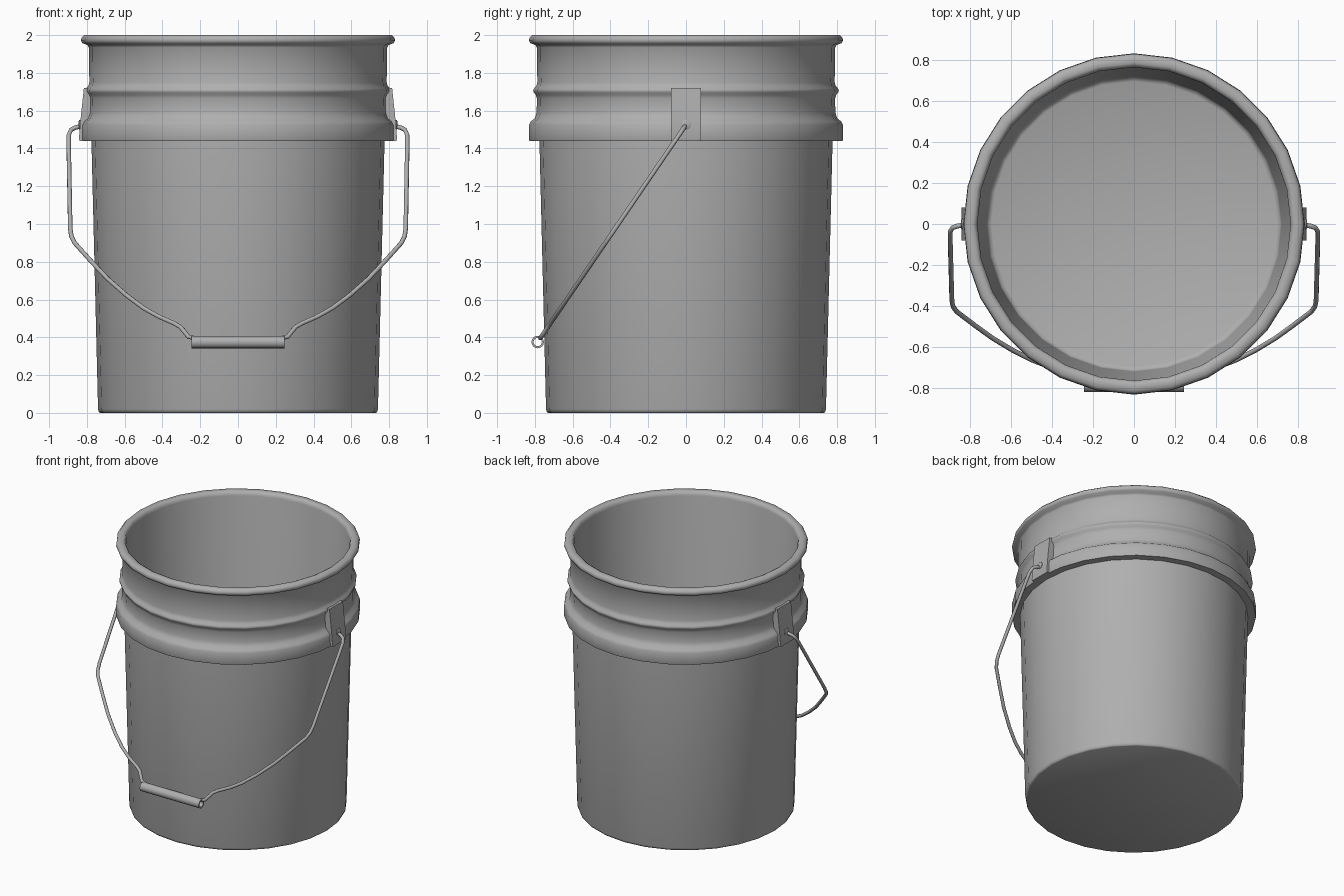
import bpy, bmesh, math
from mathutils import Vector

if "Cube" in bpy.data.objects:
    bpy.data.objects.remove(bpy.data.objects["Cube"])

SIDES = 28
grey = bpy.data.materials.new("dark_grey")
grey.diffuse_color = (0.43, 0.43, 0.43, 1)
grey.use_nodes = True
grey.node_tree.nodes["Principled BSDF"].inputs["Base Color"].default_value = grey.diffuse_color


def finish(name, bm, angle=40):
    bmesh.ops.remove_doubles(bm, verts=bm.verts, dist=1e-5)
    bmesh.ops.recalc_face_normals(bm, faces=bm.faces)
    me = bpy.data.meshes.new(name)
    bm.to_mesh(me)
    bm.free()
    me.materials.append(grey)
    ob = bpy.data.objects.new(name, me)
    bpy.context.collection.objects.link(ob)
    bpy.ops.object.select_all(action='DESELECT')
    ob.select_set(True)
    bpy.context.view_layer.objects.active = ob
    bpy.ops.object.shade_smooth_by_angle(angle=math.radians(angle))
    return ob


def lathe(name, profile, sides, axis=(0, 0, 1), centre=(0, 0, 0), closed=False, angle=40):
    """Spin a (radius, height) profile about an axis."""
    bm = bmesh.new()
    rot = Vector((0, 0, 1)).rotation_difference(Vector(axis))
    rings = []
    for r, h in profile:
        if r == 0:
            v = bm.verts.new(rot @ Vector((0, 0, h)) + Vector(centre))
            rings.append([v] * sides)
            continue
        rings.append([bm.verts.new(rot @ Vector((r * math.cos(a), r * math.sin(a), h)) + Vector(centre))
                      for a in (2 * math.pi * i / sides for i in range(sides))])
    pairs = list(zip(rings, rings[1:]))
    if closed:
        pairs.append((rings[-1], rings[0]))
    for a, b in pairs:
        for i in range(sides):
            j = (i + 1) % sides
            bm.faces.new(list(dict.fromkeys((a[i], a[j], b[j], b[i]))))
    return finish(name, bm, angle)


# Bucket shell: outside from the base up, over the rim, down the inside
lathe("bucket", [
    (0, 0), (0.728, 0), (0.736, 0.004), (0.741, 0.02), (0.776, 1.44),
    (0.829, 1.44), (0.832, 1.448), (0.831, 1.525), (0.822, 1.543), (0.80, 1.56), (0.791, 1.59),
    (0.789, 1.665), (0.796, 1.685), (0.807, 1.698), (0.809, 1.708), (0.804, 1.718), (0.793, 1.73),
    (0.787, 1.75), (0.79, 1.935), (0.798, 1.948), (0.824, 1.957), (0.831, 1.97), (0.829, 1.985),
    (0.815, 2.0), (0.785, 2.0), (0.771, 1.993), (0.764, 1.97), (0.72, 0.06), (0.714, 0.038),
    (0.695, 0.03), (0, 0.03)], SIDES, angle=62)

# Handle brackets with a round boss on each side
for side, s in (("right", 1), ("left", -1)):
    bm = bmesh.new()
    prof = [(0.775, 1.44), (0.838, 1.44), (0.842, 1.452), (0.834, 1.55), (0.816, 1.72), (0.775, 1.72)]
    face = bm.faces.new([bm.verts.new((s * x, -0.08, z)) for x, z in prof])
    ext = bmesh.ops.extrude_face_region(bm, geom=[face], use_keep_orig=True)
    bmesh.ops.translate(bm, vec=(0, 0.16, 0),
                        verts=[g for g in ext["geom"] if isinstance(g, bmesh.types.BMVert)])
    finish("bracket_" + side, bm)
    lathe("boss_" + side, [(0, 0.82), (0.026, 0.82), (0.026, 0.84), (0.018, 0.844), (0, 0.844)],
          12, axis=(s, 0, 0), centre=(0, 0, 1.525))

# Wire handle, lying in a plane tilted down to the front
path = [(0.83, 1.518), (0.862, 1.51), (0.885, 1.498), (0.896, 1.47), (0.896, 1.40), (0.888, 0.975),
        (0.882, 0.935), (0.865, 0.90), (0.775, 0.80), (0.69, 0.71), (0.59, 0.622), (0.50, 0.555),
        (0.42, 0.51), (0.34, 0.475), (0.305, 0.455), (0.28, 0.425), (0.262, 0.402), (0.225, 0.396)]
for side, s in (("right", 1), ("left", -1)):
    cu = bpy.data.curves.new("handle_wire_" + side, 'CURVE')
    cu.dimensions = '3D'
    cu.bevel_depth = 0.012
    cu.bevel_resolution = 2
    cu.use_fill_caps = True
    cu.materials.append(grey)
    sp = cu.splines.new('POLY')
    sp.points.add(len(path) - 1)
    for p, (x, z) in zip(sp.points, path):
        p.co = (s * x, -(1.525 - z) * 0.683, z, 1)
    sp.use_smooth = True
    bpy.context.collection.objects.link(bpy.data.objects.new("handle_wire_" + side, cu))

# Hollow tube grip
lathe("grip", [(0.033, -0.245), (0.033, 0.245), (0.022, 0.245), (0.022, -0.245)], 16,
      axis=(1, 0, 0), centre=(0, -0.785, 0.375), closed=True)
